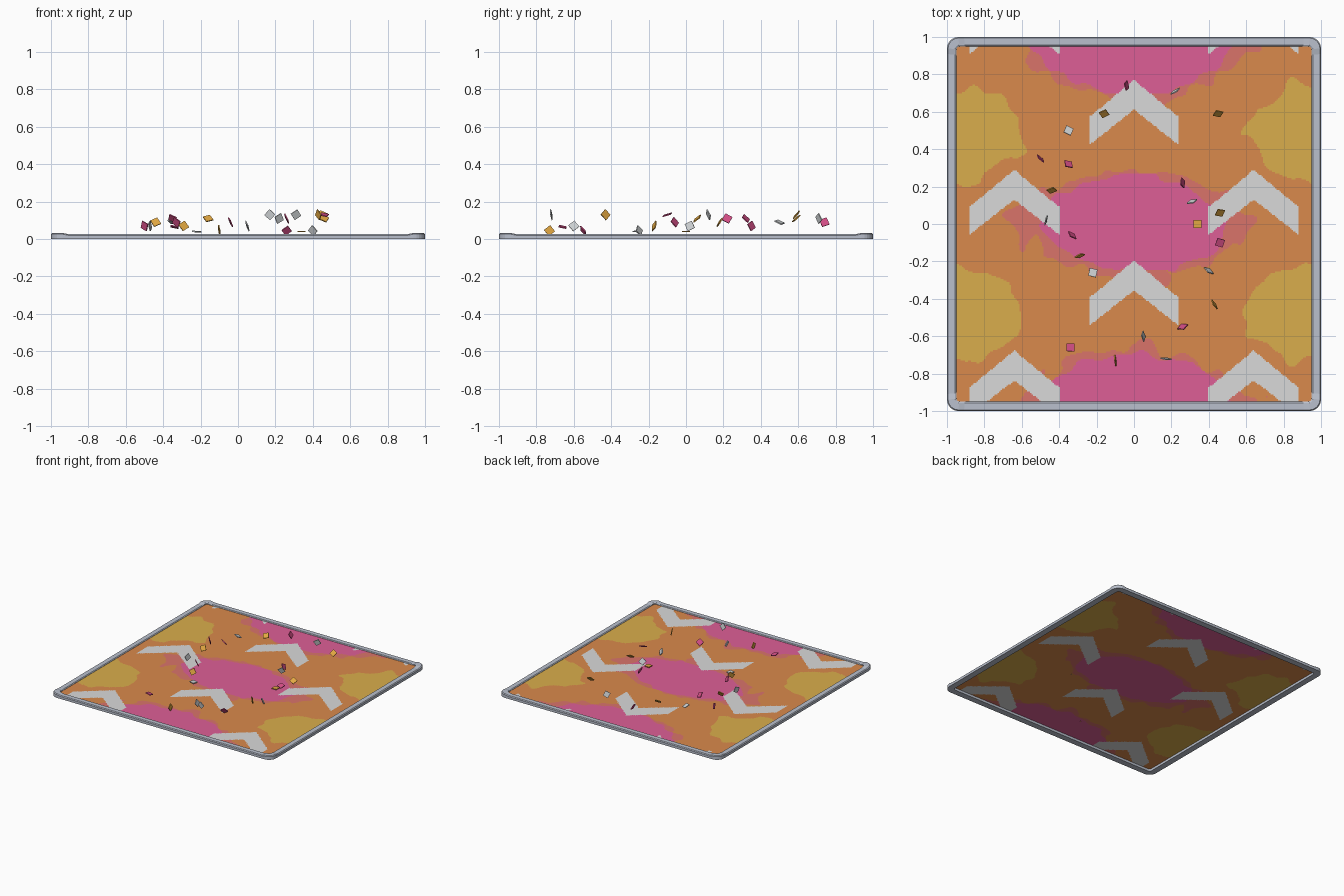
import bpy, bmesh, math
from mathutils import Vector, Matrix, noise

if "Cube" in bpy.data.objects:
    bpy.data.objects.remove(bpy.data.objects["Cube"])


def mat(name, rgb):
    m = bpy.data.materials.new(name)
    lin = [((c / 255 + 0.055) / 1.055) ** 2.4 for c in rgb]
    m.diffuse_color = (*lin, 1)
    m.use_nodes = True
    m.node_tree.nodes["Principled BSDF"].inputs["Base Color"].default_value = m.diffuse_color
    return m


PINK = mat("pink", (222, 95, 150))
SALMON = mat("salmon", (218, 116, 106))
ORANGE = mat("orange", (218, 138, 76))
YELLOW = mat("yellow", (218, 174, 76))
WHITE = mat("pale_grey", (218, 218, 218))
FRAME = mat("frame_grey", (186, 192, 205))
C_PINK = mat("confetti_pink", (212, 78, 134))
C_GOLD = mat("confetti_gold", (226, 168, 66))
C_GREY = mat("confetti_grey", (210, 214, 216))


def make(name, bm, mats):
    me = bpy.data.meshes.new(name)
    bm.to_mesh(me)
    bm.free()
    ob = bpy.data.objects.new(name, me)
    bpy.context.collection.objects.link(ob)
    for m in mats:
        me.materials.append(m)
    return ob


# Frame: rounded square section loops, with slightly raised corners
def frame_loop(bm, inset, drop):
    half, r = 1 - inset, max(0.062 - inset, 0.02)
    pts = []
    for q in range(4):
        rot = Matrix.Rotation(q * math.pi / 2, 3, 'Z')
        c = half - r
        low, high = 0.026, 0.032
        corner = [(half, c - 0.03, low)]
        for i in range(7):
            a = i * math.pi / 12
            corner.append((c + r * math.cos(a), c + r * math.sin(a), high))
        corner.append((c - 0.03, half, low))
        for x, y, z in corner:
            pts.append(rot @ Vector((x, y, 0 if drop is None else z - drop)))
    return [bm.verts.new(p) for p in pts]


bm = bmesh.new()
section = [(0, None), (0, 0.006), (0.006, 0), (0.044, 0), (0.05, 0.005), (0.05, None)]
loops = [frame_loop(bm, *s) for s in section]
for a, b in zip(loops, loops[1:] + loops[:1]):
    n = len(a)
    for i in range(n):
        bm.faces.new((a[i], a[(i + 1) % n], b[(i + 1) % n], b[i]))
bmesh.ops.recalc_face_normals(bm, faces=bm.faces)
make("frame", bm, [FRAME])


# Panel: camouflage-like blobs and arrow marks coloured by rule
def in_chevron(x, y):
    for cx, cy in ((0, 0.77), (0.64, 0.29)):
        u = abs((x - cx + 0.64) % 1.28 - 0.64)
        d = (cy - y) % 0.966
        if u < 0.24 and 0.83 * u < d < 0.16 + 0.78 * u:
            return True
    return False


def panel_colour(x, y):
    if in_chevron(x, y):
        return 4
    n = noise.noise(Vector((x * 9, y * 9, 3.3))) * 0.3
    cx, cy = math.cos(math.pi * x / 0.96), math.cos(2 * math.pi * y / 0.96)
    f = cx + cy
    if f + n > 0.85:
        return 0
    n2 = noise.noise(Vector((x * 9, y * 9, 8.1))) * 0.5
    if f + n2 > 0.55:
        return 1
    return 3 if 1.2 * cx + 0.62 * cy + n < -1.08 else 2


bm = bmesh.new()
bmesh.ops.create_grid(bm, x_segments=240, y_segments=240, size=0.952,
                      matrix=Matrix.Translation((0, 0, 0.019)))
for f in bm.faces:
    c = f.calc_center_median()
    f.material_index = panel_colour(c.x, c.y)
make("panel", bm, [PINK, SALMON, ORANGE, YELLOW, WHITE])

# Confetti: x, y, z and facing direction of each flake
pink = [(-.04, .74, .09, .9, .1, .4), (-.50, .35, .07, .7, .7, .2),
        (-.35, .32, .11, .4, .6, .6), (-.33, -.06, .09, .6, .7, .4),
        (-.34, -.66, .065, .2, .2, .95), (.26, -.55, .045, -.3, .8, .5),
        (.46, -.10, .13, .1, -.3, .9), (.26, .22, .11, .9, .1, .4)]
gold = [(-.16, .59, .11, .1, -.6, .7), (-.44, .18, .09, .1, -.8, .5),
        (-.29, -.17, .07, .3, -.9, .3), (-.10, -.73, .045, 1, .1, .1),
        (.43, -.43, .13, .8, .5, .2), (.34, 0, .04, 0, 0, 1),
        (.46, .06, .11, .2, -.6, .7), (.45, .59, .13, .1, -.7, .6)]
grey = [(-.35, .50, .09, .3, .3, .9), (-.47, .02, .07, .95, -.25, .1),
        (-.22, -.26, .04, .05, .05, 1), (.05, -.60, .07, .93, .1, .3),
        (.17, -.72, .13, .1, .98, .15), (.40, -.25, .045, .5, .7, .3),
        (.31, .12, .13, -.3, .9, .3), (.22, .71, .11, -.5, .8, .2)]
for name, flakes, m in (("pink", pink, C_PINK), ("gold", gold, C_GOLD), ("grey", grey, C_GREY)):
    bm = bmesh.new()
    for i, (x, y, z, a, b, c) in enumerate(flakes):
        turn = Vector((a, b, c)).to_track_quat('Z', 'Y').to_matrix().to_4x4()
        spin = Matrix.Rotation(0 if c == 1 and a == 0 else 0.35 + i * 0.1, 4, 'Z')
        bmesh.ops.create_cube(bm, size=1, matrix=Matrix.Translation((x, y, z)) @ turn @ spin
                              @ Matrix.Diagonal((0.042, 0.042, 0.006, 1)))
    make("confetti_" + name, bm, [m])
